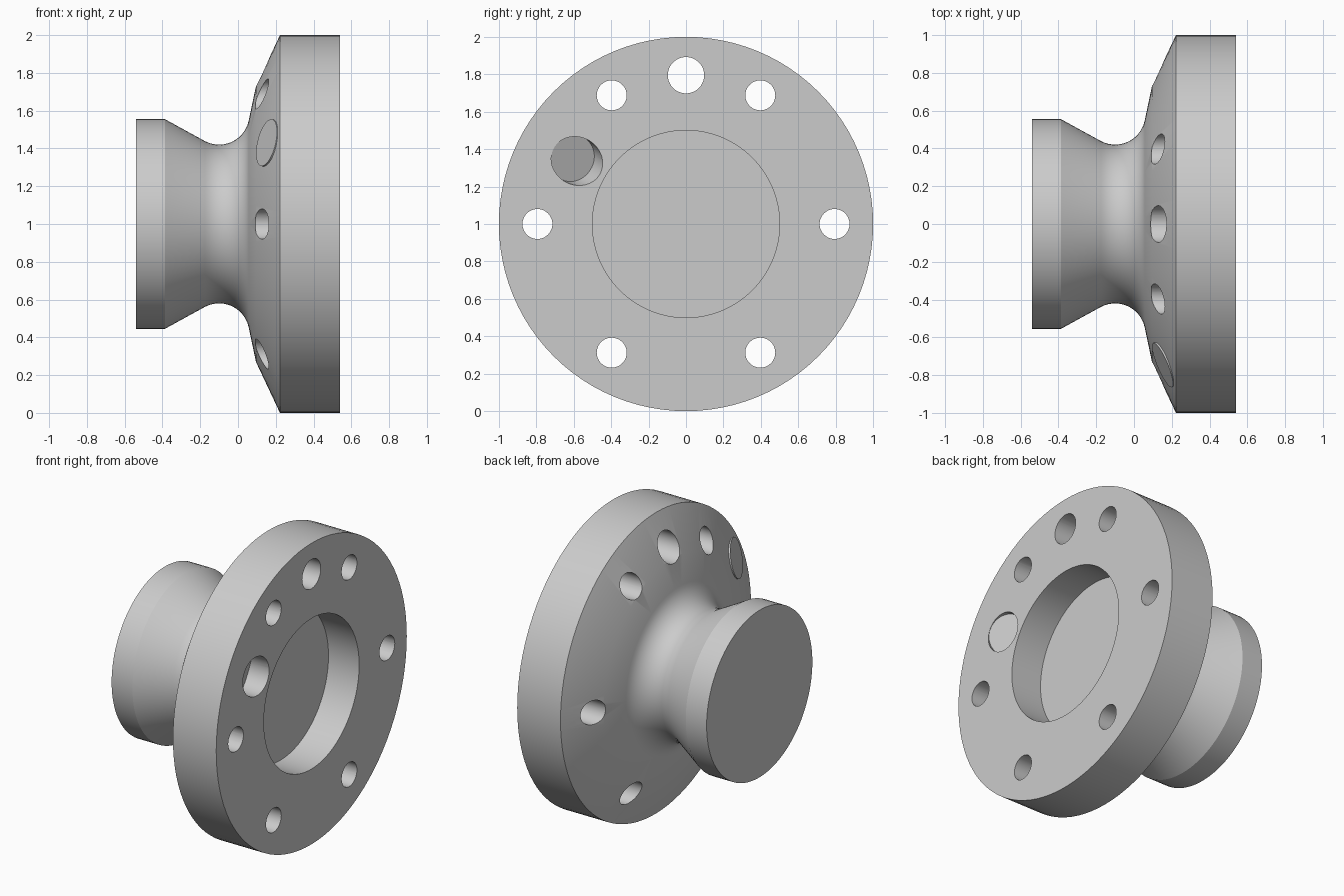
import bpy, bmesh, math
from mathutils import Vector

if "Cube" in bpy.data.objects:
    bpy.data.objects.remove(bpy.data.objects["Cube"])

SEG = 96
AXIS_Z = 1.0


def lathe(name, profile):
    """Revolve (x, radius) points around the x axis at z = 1."""
    bm = bmesh.new()
    vs = [bm.verts.new((x, 0, r)) for x, r in profile]
    es = [bm.edges.new(p) for p in zip(vs, vs[1:])]
    bmesh.ops.spin(bm, geom=vs + es, cent=(0, 0, 0), axis=(1, 0, 0),
                   angle=math.tau, steps=SEG, use_duplicate=False)
    bmesh.ops.remove_doubles(bm, verts=bm.verts, dist=1e-5)
    bmesh.ops.recalc_face_normals(bm, faces=bm.faces)
    me = bpy.data.meshes.new(name)
    bm.to_mesh(me)
    bm.free()
    ob = bpy.data.objects.new(name, me)
    ob.location.z = AXIS_Z
    bpy.context.collection.objects.link(ob)
    return ob


def rod(name, a, b, r):
    """Cylinder from point a to point b."""
    a, b = Vector(a), Vector(b)
    bpy.ops.mesh.primitive_cylinder_add(vertices=48, radius=r, depth=(b - a).length,
                                        location=(a + b) / 2)
    ob = bpy.context.object
    ob.name = name
    ob.rotation_euler = (b - a).to_track_quat('Z', 'Y').to_euler()
    return ob


def smooth(ob):
    bpy.ops.object.select_all(action='DESELECT')
    ob.select_set(True)
    bpy.context.view_layer.objects.active = ob
    bpy.ops.object.shade_smooth_by_angle(angle=math.radians(20))


def polar(x, r, deg):
    t = math.radians(deg)
    return Vector((x, r * math.cos(t), AXIS_Z + r * math.sin(t)))


# Hub, curved neck, flange and blind bore in one profile
arc = []
for i in range(15):
    a = math.radians(-28 + 107 * i / 14)
    arc.append((-0.1 + 0.16 * math.sin(a), 0.42 + 0.16 * (1 - math.cos(a))))
flange = lathe("flange", [(-0.54, 0), (-0.54, 0.555), (-0.387, 0.555)] + arc +
               [(0.095, 0.73), (0.222, 1), (0.54, 1), (0.54, 0.5),
                (0.315, 0.5), (0.315, 0)])

# Bolt holes and the larger top hole
cutters = [rod("bolt_cutter", polar(-0.1, 0.794, d), polar(0.7, 0.794, d), 0.08)
           for d in range(0, 360, 60)]
cutters.append(rod("top_cutter", polar(-0.1, 0.795, 90), polar(0.7, 0.795, 90), 0.097))

# Slanted port: shallow recess in the face, flat plug end on the cone
cap, mouth = polar(0.151, 0.862, 150), polar(0.54, 0.673, 150)
d = (mouth - cap).normalized()
cutters.append(rod("port_cutter", mouth - d * 0.065, mouth + d * 0.2, 0.127))
plug = rod("port_plug", cap, cap + d * 0.2, 0.127)

for c in cutters:
    m = flange.modifiers.new("cut", 'BOOLEAN')
    m.operation = 'DIFFERENCE'
    m.solver = 'EXACT'
    m.object = c
    c.hide_render = True
bpy.context.view_layer.objects.active = flange
for m in list(flange.modifiers):
    bpy.ops.object.modifier_apply(modifier=m.name)
for c in cutters:
    bpy.data.objects.remove(c)

smooth(flange)
smooth(plug)
